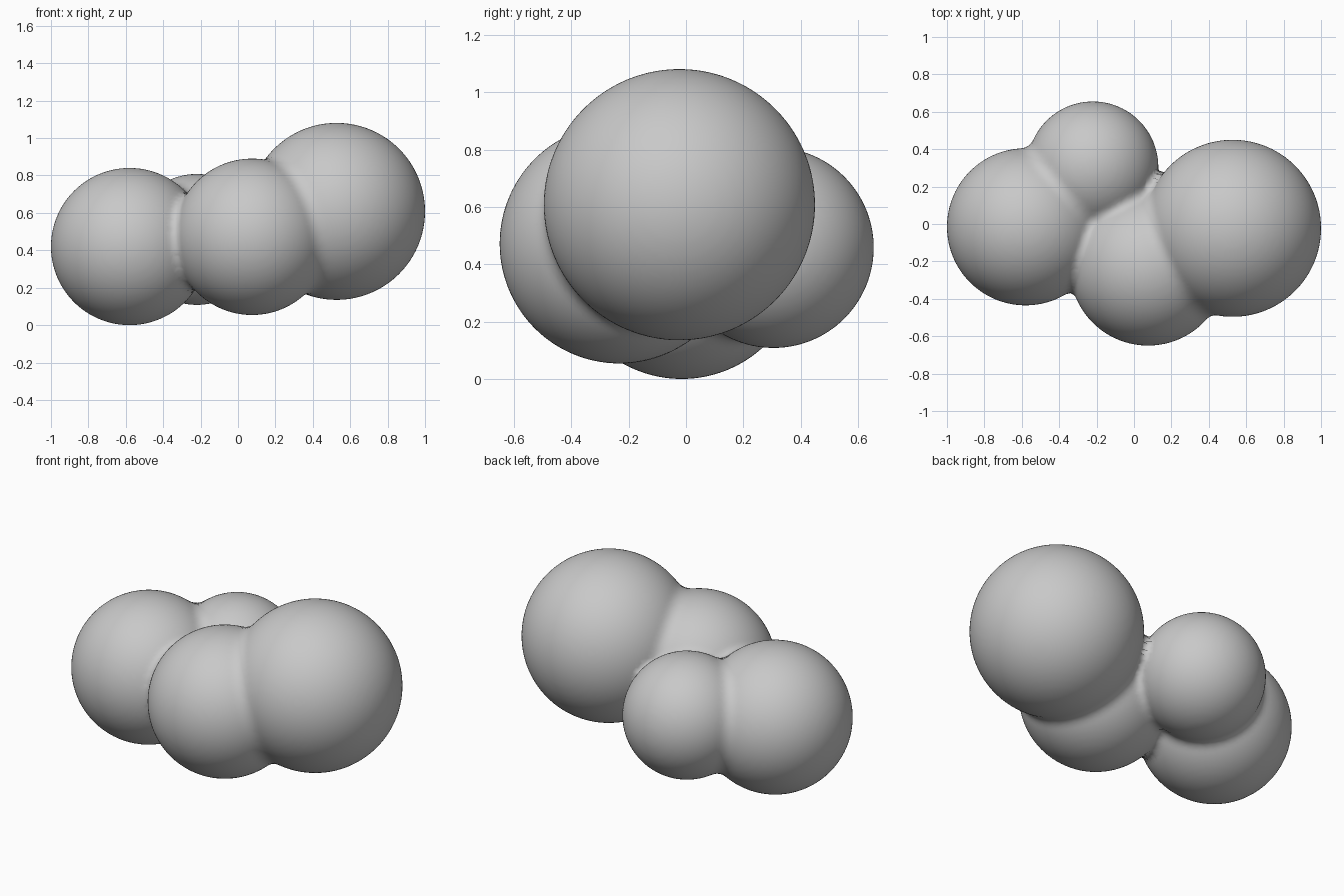
import bpy, bmesh
from mathutils import Vector, Matrix

if "Cube" in bpy.data.objects:
    bpy.data.objects.remove(bpy.data.objects["Cube"])

# Four lobes: centre and radius
LOBES = [
    (Vector((-0.58, -0.015, 0.42)), 0.42),    # left
    (Vector((0.527, -0.023, 0.608)), 0.473),  # right, largest
    (Vector((0.075, -0.232, 0.472)), 0.418),  # front middle
    (Vector((-0.22, 0.305, 0.458)), 0.35),    # back, smallest
]
BLEND = 0.055  # width of the soft fillet in the creases


def distance(p):
    """Smoothly blended distance to the lobes."""
    ds = sorted((p - c).length - r for c, r in LOBES)
    d = ds[0]
    for e in ds[1:]:
        h = max(BLEND - abs(d - e), 0.0) / BLEND
        d = min(d, e) - h * h * BLEND / 4
    return d


def gradient(p):
    s = 0.002
    axes = (Vector((s, 0, 0)), Vector((0, s, 0)), Vector((0, 0, s)))
    return Vector([(distance(p + a) - distance(p - a)) / (2 * s) for a in axes])


# Overlapping spheres, fused by a voxel remesh
bm = bmesh.new()
for c, r in LOBES:
    bmesh.ops.create_icosphere(bm, subdivisions=5, radius=r + 0.01,
                               matrix=Matrix.Translation(c))
mesh = bpy.data.meshes.new("lobes_raw")
bm.to_mesh(mesh)
bm.free()
body = bpy.data.objects.new("blended_lobes", mesh)
bpy.context.collection.objects.link(body)
remesh = body.modifiers.new("fuse", 'REMESH')
remesh.mode = 'VOXEL'
remesh.voxel_size = 0.022
deps = bpy.context.evaluated_depsgraph_get()
fused = bpy.data.meshes.new_from_object(body.evaluated_get(deps))
body.modifiers.clear()
body.data = fused
bpy.data.meshes.remove(mesh)

# Even out the mesh and settle it on the blended surface
bm = bmesh.new()
bm.from_mesh(fused)
for step in range(3):
    if step < 2:
        bmesh.ops.smooth_vert(bm, verts=bm.verts, factor=0.5,
                              use_axis_x=True, use_axis_y=True, use_axis_z=True)
    for v in bm.verts:
        g = gradient(v.co)
        v.co -= g * (distance(v.co) / max(g.length_squared, 0.3))
for f in bm.faces:
    f.smooth = True
bmesh.ops.recalc_face_normals(bm, faces=bm.faces)
bm.to_mesh(fused)
bm.free()

# Plain grey
grey = bpy.data.materials.new("grey")
grey.diffuse_color = (0.58, 0.58, 0.58, 1)
grey.use_nodes = True
grey.node_tree.nodes["Principled BSDF"].inputs["Base Color"].default_value = grey.diffuse_color
fused.materials.clear()
fused.materials.append(grey)
